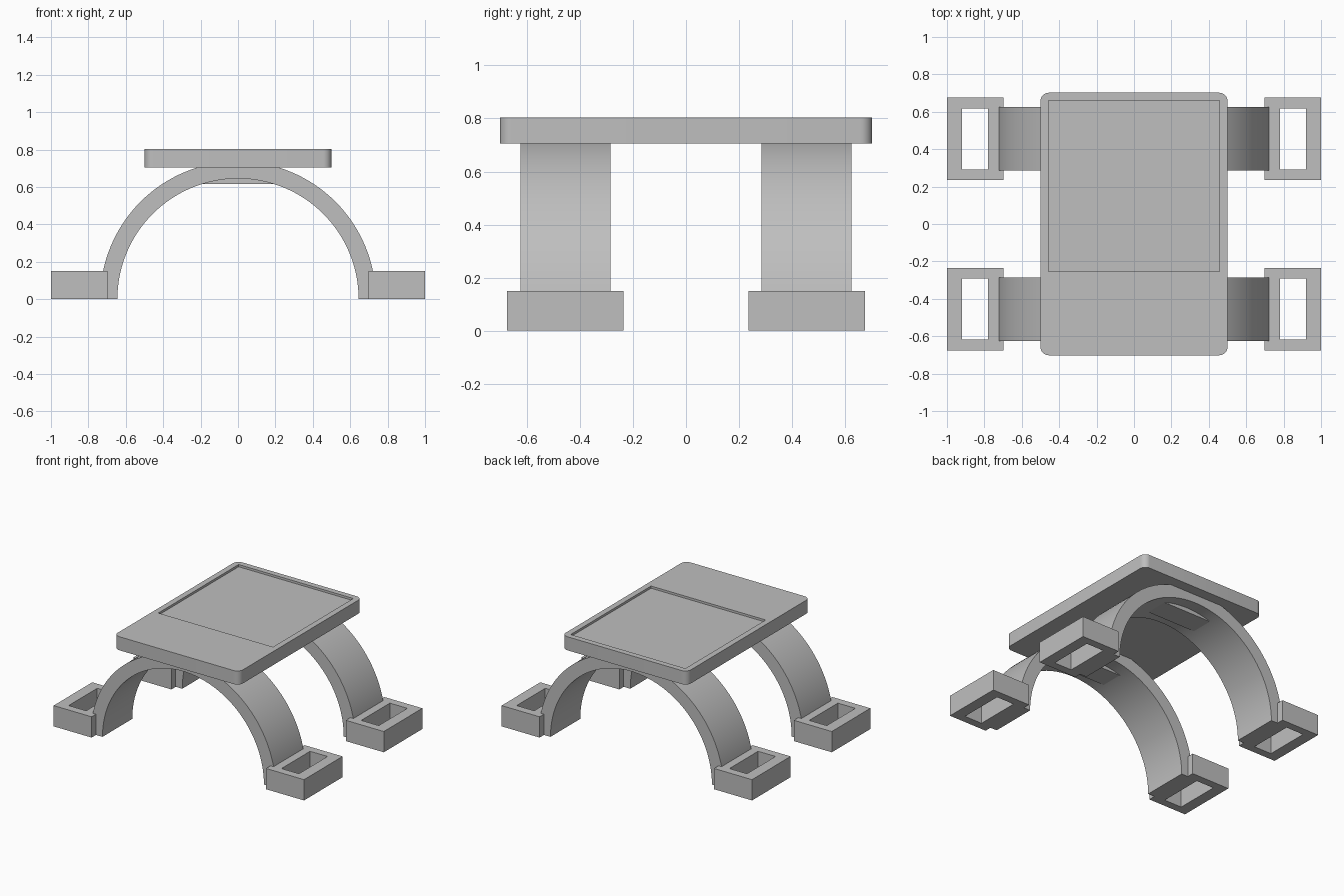
import bpy, bmesh, math
from mathutils import Matrix, Vector

if "Cube" in bpy.data.objects:
    bpy.data.objects.remove(bpy.data.objects["Cube"])

grey = bpy.data.materials.new("plain_grey")
grey.use_nodes = True
grey.diffuse_color = (0.52, 0.52, 0.52, 1)
grey.node_tree.nodes["Principled BSDF"].inputs["Base Color"].default_value = grey.diffuse_color

UPRIGHT = Matrix.Rotation(math.pi / 2, 4, "X")  # turns an xy profile into xz


def finish(name, bm, mirror=(False, False), smooth=False):
    bmesh.ops.recalc_face_normals(bm, faces=bm.faces)
    mesh = bpy.data.meshes.new(name)
    bm.to_mesh(mesh)
    bm.free()
    mesh.materials.append(grey)
    ob = bpy.data.objects.new(name, mesh)
    bpy.context.collection.objects.link(ob)
    bpy.ops.object.select_all(action="DESELECT")
    ob.select_set(True)
    bpy.context.view_layer.objects.active = ob
    if smooth:
        bpy.ops.object.shade_smooth_by_angle(angle=math.radians(30))
    if any(mirror):
        mod = ob.modifiers.new("mirror", "MIRROR")
        mod.use_axis = (*mirror, False)
        mod.use_mirror_merge = False
    return ob


def prism(points, low, high):
    """Extrude a flat outline from low to high."""
    bm = bmesh.new()
    face = bm.faces.new([bm.verts.new((x, y, low)) for x, y in points])
    new = bmesh.ops.extrude_face_region(bm, geom=[face])["geom"]
    bmesh.ops.translate(bm, vec=(0, 0, high - low),
                        verts=[v for v in new if isinstance(v, bmesh.types.BMVert)])
    return bm


def band(outer, inner, low, high, closed):
    """Solid between two matching outlines, closed like a frame or open like an arch."""
    bm = bmesh.new()
    rows = [[bm.verts.new((*p, z)) for p, z in ((o, low), (i, low), (i, high), (o, high))]
            for o, i in zip(outer, inner)]
    pairs = list(zip(rows, rows[1:]))
    if closed:
        pairs.append((rows[-1], rows[0]))
    else:
        bm.faces.new(rows[0])
        bm.faces.new(rows[-1])
    for a, b in pairs:
        for k in range(4):
            n = (k + 1) % 4
            bm.faces.new((a[k], a[n], b[n], b[k]))
    return bm


def rect(x0, x1, y0, y1):
    return [(x0, y0), (x1, y0), (x1, y1), (x0, y1)]


def arc(radius, start, end, steps, cx=0, cy=0):
    angles = [math.radians(start + (end - start) * i / steps) for i in range(steps + 1)]
    return [(cx + radius * math.cos(a), cy + radius * math.sin(a)) for a in angles]


# Two arched supports
bm = band(arc(0.737, 0, 180, 64), arc(0.645, 0, 180, 64), -0.625, -0.285, False)
bm.transform(UPRIGHT)
finish("arch_support", bm, (False, True), True)

# Flat pads under the crown of each arch
bm = prism(rect(-0.195, 0.195, 0.615, 0.69), -0.54, -0.375)
bm.transform(UPRIGHT)
finish("arch_pad", bm, (False, True))

# Four slotted feet
bm = band(rect(0.697, 1, 0.235, 0.675), rect(0.78, 0.92, 0.292, 0.618), 0, 0.15, True)
finish("slotted_foot", bm, (True, True))

# Top plate with rounded corners
outline = []
for start, sx, sy in ((0, 1, 1), (90, -1, 1), (180, -1, -1), (270, 1, -1)):
    outline += arc(0.045, start, start + 90, 8, sx * 0.455, sy * 0.657)
plate = finish("top_plate", prism(outline, 0.705, 0.803), smooth=True)

# Shallow square recess in the plate
cutter = finish("recess_cutter", prism(rect(-0.458, 0.458, -0.255, 0.661), 0.787, 0.9))
cutter.hide_render = True
mod = plate.modifiers.new("recess", "BOOLEAN")
mod.operation = "DIFFERENCE"
mod.solver = "EXACT"
mod.object = cutter
bpy.context.view_layer.objects.active = plate
bpy.ops.object.modifier_apply(modifier=mod.name)
bpy.data.objects.remove(cutter)
plate.select_set(True)
bpy.ops.object.shade_smooth_by_angle(angle=math.radians(30))
